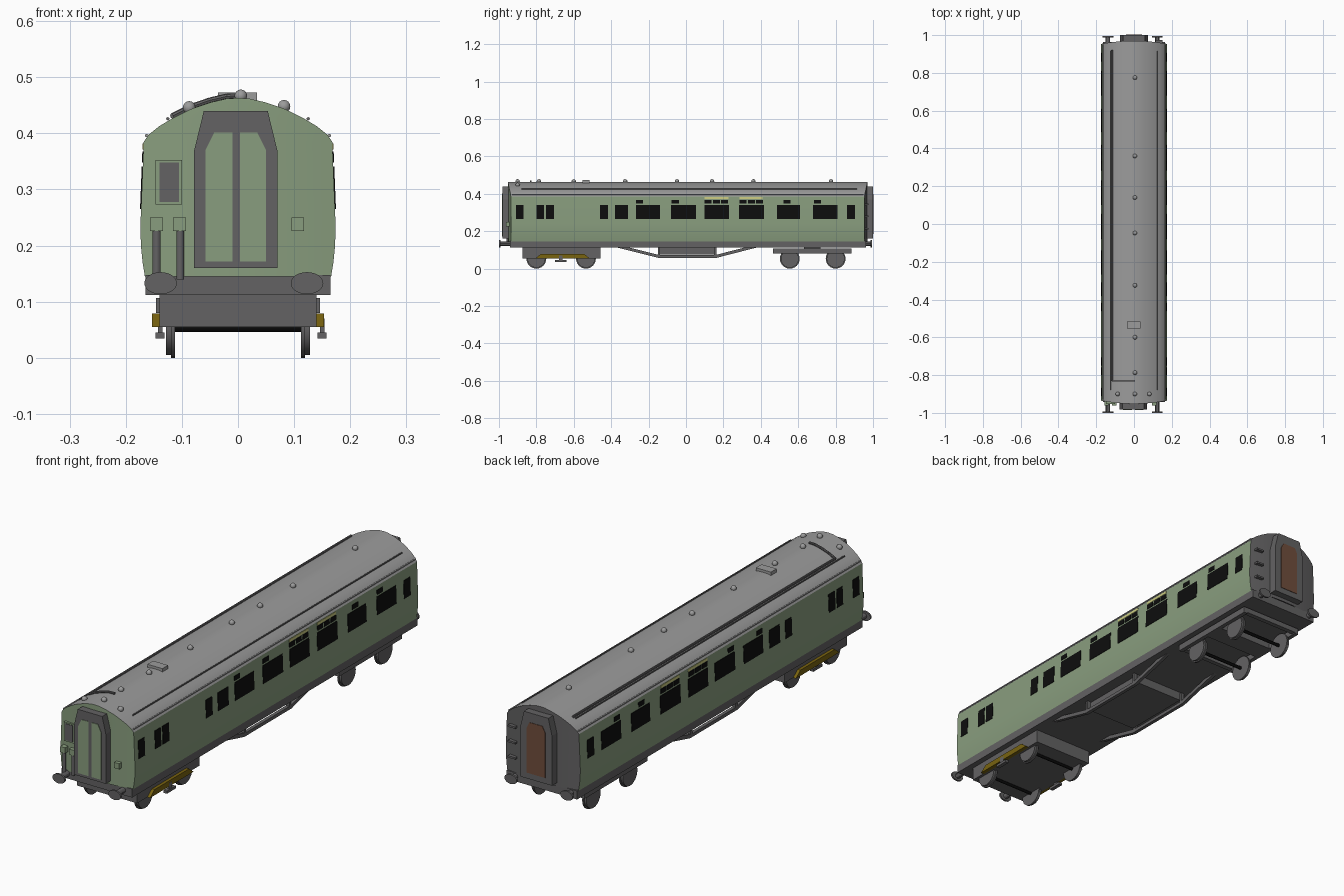
import bpy, bmesh, math
from mathutils import Vector, Matrix

if "Cube" in bpy.data.objects:
    bpy.data.objects.remove(bpy.data.objects["Cube"])


def mat(name, r, g, b):
    m = bpy.data.materials.new(name)
    m.diffuse_color = (r, g, b, 1)
    m.use_nodes = True
    m.node_tree.nodes["Principled BSDF"].inputs["Base Color"].default_value = m.diffuse_color
    return m


GREEN = mat("body green", 0.25, 0.34, 0.21)
ROOF = mat("roof grey", 0.33, 0.33, 0.33)
DARK = mat("dark grey", 0.125, 0.122, 0.125)
BLACK = mat("window black", 0.004, 0.004, 0.004)
GOLD = mat("shoe beam ochre", 0.19, 0.125, 0.005)
BROWN = mat("door brown", 0.16, 0.075, 0.045)
YELLOW = mat("pale yellow", 0.6, 0.6, 0.22)


def finish(name, bm, mats, smooth=False):
    bmesh.ops.recalc_face_normals(bm, faces=bm.faces)
    me = bpy.data.meshes.new(name)
    bm.to_mesh(me)
    bm.free()
    ob = bpy.data.objects.new(name, me)
    bpy.context.collection.objects.link(ob)
    for m in mats:
        me.materials.append(m)
    if smooth:
        bpy.ops.object.select_all(action='DESELECT')
        ob.select_set(True)
        bpy.context.view_layer.objects.active = ob
        bpy.ops.object.shade_smooth_by_angle(angle=math.radians(30))
    return ob


def add_box(bm, x0, x1, y0, y1, z0, z1):
    m = Matrix.Translation(((x0 + x1) / 2, (y0 + y1) / 2, (z0 + z1) / 2)) @ Matrix.Diagonal((abs(x1 - x0), abs(y1 - y0), abs(z1 - z0), 1))
    bmesh.ops.create_cube(bm, size=1, matrix=m)


def boxes(name, m, *dims):
    bm = bmesh.new()
    for d in dims:
        add_box(bm, *d)
    return finish(name, bm, [m])


def add_rod(bm, a, b, r, seg=12, scale_z=1.0):
    a, b = Vector(a), Vector(b)
    rot = (b - a).to_track_quat('Z', 'Y').to_matrix().to_4x4()
    m = Matrix.Translation((a + b) / 2) @ Matrix.Diagonal((1, 1, scale_z, 1)) @ rot
    bmesh.ops.create_cone(bm, cap_ends=True, segments=seg, radius1=r, radius2=r, depth=(b - a).length, matrix=m)


def rods(name, m, r, *pairs, seg=12):
    bm = bmesh.new()
    for a, b in pairs:
        add_rod(bm, a, b, r, seg)
    return finish(name, bm, [m], True)


def prism(name, m, pts, axis, *spans):
    """Extrude a 2D outline along x (points are y,z) or y (points are x,z)."""
    bm = bmesh.new()
    for a, b in spans:
        loops = [[bm.verts.new((d, p, q) if axis == 'x' else (p, d, q)) for p, q in pts] for d in (a, b)]
        n = len(pts)
        bm.faces.new(loops[0])
        bm.faces.new(loops[1])
        for i in range(n):
            j = (i + 1) % n
            bm.faces.new((loops[0][i], loops[0][j], loops[1][j], loops[1][i]))
    return finish(name, bm, [m])


# Body shell: half cross-section (half width, height) with bowed ends
PROFILE = [(.166, .145), (.170, .17), (.173, .2), (.174, .235), (.168, .385), (.160, .397), (.14, .413),
           (.115, .428), (.085, .443), (.05, .455), (.02, .462), (0, .463)]


def half_width(z):
    for (w0, z0), (w1, z1) in zip(PROFILE, PROFILE[1:]):
        if z0 <= z <= z1:
            return w0 + (w1 - w0) * (z - z0) / (z1 - z0)


def roof_z(x):
    x = abs(x)
    for (w0, z0), (w1, z1) in zip(PROFILE[4:], PROFILE[5:]):
        if w1 <= x <= w0:
            return z0 + (z1 - z0) * (x - w0) / (w1 - w0)


def end_y(x, s):
    bow = 0.016 * (x / 0.17) ** 2
    return -0.952 + bow if s < 0 else 0.97 - bow


COLS = 12
bm = bmesh.new()
grid = {}
for s in (-1, 1):
    for i, (w, z) in enumerate(PROFILE):
        for c in range(COLS + 1):
            x = w * (2 * c / COLS - 1)
            grid[s, i, c] = bm.verts.new((x, end_y(x, s), z))
for i in range(len(PROFILE) - 1):
    for s in (-1, 1):
        for c in range(COLS):
            f = bm.faces.new([grid[s, i, c], grid[s, i, c + 1], grid[s, i + 1, c + 1], grid[s, i + 1, c]])
            f.material_index = 0 if s < 0 else 2
    for c in (0, COLS):
        f = bm.faces.new([grid[-1, i, c], grid[1, i, c], grid[1, i + 1, c], grid[-1, i + 1, c]])
        f.material_index = 1 if i >= 4 else 0
bmesh.ops.remove_doubles(bm, verts=bm.verts, dist=1e-5)
finish("coach_body", bm, [GREEN, ROOF, DARK], True)

# Side windows, vents and yellow strips as thin plates following the side slope
MAIN = [(-.91, -.868), (-.80, -.76), (-.749, -.706), (-.46, -.417), (-.38, -.31), (-.267, -.139), (-.08, .053),
        (.10, .23), (.283, .417), (.487, .61), (.68, .81), (.86, .904)]
VENTS = [(-.267, -.23), (-.077, -.037), (.52, .56), (.684, .722)]
for y in (.10, .287):
    VENTS += [(y + k * .044, y + k * .044 + .037) for k in range(3)]


def side_plates(name, m, spans, z0, z1):
    bm = bmesh.new()
    for s in (-1, 1):
        for y0, y1 in spans:
            bmesh.ops.create_cube(bm, size=1)
            for v in bm.verts[-8:]:
                z = z1 if v.co.z > 0 else z0
                v.co = (s * (half_width(z) + (.0018 if v.co.x * s > 0 else -.003)), y1 if v.co.y > 0 else y0, z)
            bm.verts.ensure_lookup_table()
    finish(name, bm, [m])


bm_fix = None
_orig = bmesh.ops.create_cube


def side_plates(name, m, spans, z0, z1):
    bm = bmesh.new()
    for s in (-1, 1):
        for y0, y1 in spans:
            for v in bmesh.ops.create_cube(bm, size=1)["verts"]:
                z = z1 if v.co.z > 0 else z0
                out = .0018 if v.co.x * s > 0 else -.003
                v.co = (s * (half_width(z) + out), y1 if v.co.y > 0 else y0, z)
    finish(name, bm, [m])


side_plates("side_windows", BLACK, MAIN, .265, .341)
side_plates("window_vents", BLACK, VENTS, .348, .368)
side_plates("yellow_strips", YELLOW, [(.10, .228), (.287, .41)], .371, .382)

# Gangways at both ends, with doors
GANG = [(-.078, .16), (.07, .16), (.07, .37), (.053, .44), (-.061, .44), (-.078, .37)]
prism("front_gangway", DARK, GANG, 'y', (-.982, -.93))
GANG_R = [(-.074, .16), (.074, .16), (.074, .37), (.057, .44), (-.057, .44), (-.074, .37)]
prism("rear_gangway", DARK, GANG_R, 'y', (.94, 1.0))
prism("front_door_left", GREEN, [(-.058, .172), (-.01, .172), (-.01, .402), (-.042, .402), (-.058, .37)], 'y', (-.984, -.978))
prism("front_door_right", GREEN, [(.05, .172), (.004, .172), (.004, .402), (.034, .402), (.05, .37)], 'y', (-.984, -.978))
prism("rear_door", BROWN, [(-.043, .185), (.043, .185), (.043, .375), (.03, .4), (-.03, .4), (-.043, .375)], 'y', (.995, 1.002))

# Front end fittings
boxes("front_window_frame", GREEN, (-.147, -.1, -.952, -.93, .273, .353))
boxes("front_window_panel", DARK, (-.14, -.105, -.954, -.95, .278, .348))
boxes("lamp_boxes", GREEN, *[(x, x + .023, -.962, -.93, .226, .25) for x in (-.157, -.116, .095)])
rods("front_pipes", DARK, .007, *[((x, -.953, .14), (x, -.953, .228)) for x in (-.145, -.103)])
boxes("rear_steps", DARK, *[(.115, .15, .95, .975, z, z + .008) for z in (.21, .275, .34)])

# Underframe and buffers
boxes("underframe", DARK, (-.165, .165, -.942, .963, .112, .148))
bm = bmesh.new()
for s, tip in ((-1, -1.0), (1, .995)):
    for x in (-.138, .123):
        add_rod(bm, (x, s * .92, .133), (x, tip - s * .005, .133), .012)
        a = Vector((x, tip - s * .008, 0))
        b = Vector((x, tip, 0))
        before = set(bm.verts)
        add_rod(bm, a, b, .029, 24, .68)
        for v in set(bm.verts) - before:
            v.co.z += .133
finish("buffers", bm, [DARK], True)

# Truss frames and equipment box under the middle
TRUSS = [(-.385, .117), (-.15, .058), (.165, .058), (.395, .117), (.33, .117), (.155, .072), (-.14, .072), (-.32, .117)]
prism("truss_frames", DARK, TRUSS, 'x', (-.135, -.12), (.12, .135))
boxes("truss_posts", DARK, *[(s * .12, s * .135, y, y + .012, .06, .115) for s in (-1, 1) for y in (-.15, .15)])
boxes("equipment_box", DARK, (-.115, .115, -.145, .16, .075, .115))

# Front power bogie with collector gear
boxes("front_bogie", DARK, (-.14, .14, -.873, -.458, .055, .114))
prism("collector_beams", GOLD, [(-.805, .055), (-.515, .055), (-.545, .079), (-.775, .079)], 'x', (-.153, -.137), (.137, .153))
for n, x in (("left", -.147), ("right", .142)):
    boxes("collector_shoe_" + n, DARK, (x, x + .016, -.70, -.64, .034, .045),
          (x + .004, x + .012, -.68, -.66, .04, .07))

# Rear trailing bogie
boxes("rear_bogie", DARK, *[(s * .128, s * .146, .465, .885, .08, .107) for s in (-1, 1)],
      (-.13, .13, .63, .72, .08, .115), (-.13, .13, .465, .485, .085, .107), (-.13, .13, .865, .885, .085, .107))

# Wheels with flanges, and axles
AXLES = [-.8, -.535, .555, .8]
rods("wheel_treads", DARK, .048, *[((s * .112, y, .053), (s * .128, y, .053)) for s in (-1, 1) for y in AXLES], seg=24)
rods("wheel_flanges", DARK, .053, *[((s * .112, y, .053), (s * .119, y, .053)) for s in (-1, 1) for y in AXLES], seg=24)
rods("axles", BLACK, .007, *[((-.112, y, .053), (.112, y, .053)) for y in AXLES])

# Roof vents, hatch, rails, gutters and conduit
bm = bmesh.new()
spots = [(.005, y) for y in (.775, .36, .14, -.048, -.325, -.6, -.787, -.9)] + [(-.087, -.9), (.082, -.9)]
for x, y in spots:
    bmesh.ops.create_uvsphere(bm, u_segments=14, v_segments=8, radius=.0115, matrix=Matrix.Translation((x, y, roof_z(x) + .004)))
finish("roof_vents", bm, [ROOF], True)
boxes("roof_hatch", ROOF, (-.036, .034, -.553, -.515, .45, .473))
rods("roof_rails", DARK, .003, *[((s * .125, -.88, .426), (s * .125, .915, .426)) for s in (-1, 1)], seg=8)
rods("gutters", ROOF, .003, *[((s * .163, -.93, .396), (s * .163, .95, .396)) for s in (-1, 1)], seg=8)
path = [(-.116, .92)] + [(x, -.83) for x in (-.116, -.085, -.05, -.02, .005)]
pts = [(x, y, roof_z(x) + .004) for x, y in path]
rods("roof_conduit", DARK, .005, *zip(pts, pts[1:]), seg=8)
